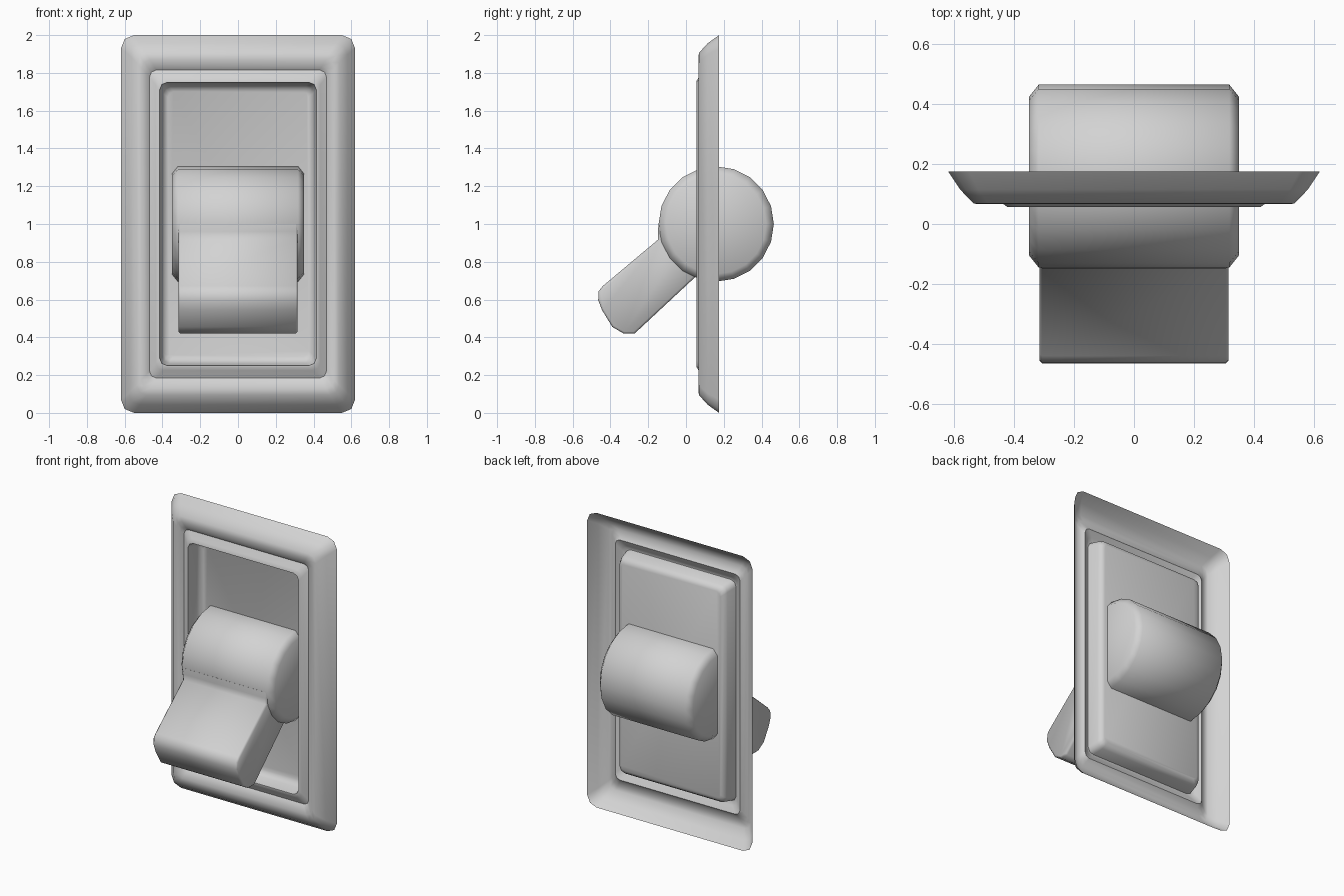
import bpy, bmesh, math

cube = bpy.data.objects.get("Cube")
if cube:
    bpy.data.objects.remove(cube, do_unlink=True)

grey = bpy.data.materials.new("light_grey")
grey.diffuse_color = (0.65, 0.65, 0.65, 1)
grey.use_nodes = True
grey.node_tree.nodes["Principled BSDF"].inputs["Base Color"].default_value = (0.65, 0.65, 0.65, 1)


def finish(name, bm):
    mesh = bpy.data.meshes.new(name)
    bm.to_mesh(mesh)
    bm.free()
    mesh.materials.append(grey)
    obj = bpy.data.objects.new(name, mesh)
    bpy.context.collection.objects.link(obj)
    bpy.ops.object.select_all(action="DESELECT")
    bpy.context.view_layer.objects.active = obj
    obj.select_set(True)
    bpy.ops.object.shade_smooth_by_angle(angle=math.radians(60))


def rounded_rect(hw, hh, r, steps=2):
    """Outline in x and z, counter-clockwise seen from the front."""
    pts = []
    for k, (sx, sz) in enumerate([(1, 1), (-1, 1), (-1, -1), (1, -1)]):
        for i in range(steps + 1):
            a = math.pi / 2 * (k + i / steps)
            pts.append((sx * (hw - r) + r * math.cos(a), sz * (hh - r) + r * math.sin(a)))
    return pts


def loft(bm, rings):
    """Bridge consecutive closed rings of points and return the vertex rings."""
    rows = [[bm.verts.new(p) for p in ring] for ring in rings]
    for a, b in zip(rows, rows[1:]):
        n = len(a)
        for i in range(n):
            j = (i + 1) % n
            bm.faces.new((a[i], a[j], b[j], b[i]))
    return rows


def plate(name, sections, fill):
    """Open-backed shell from (half width, half height, y, corner radius) rings."""
    bm = bmesh.new()
    rows = loft(bm, [[(x, y, 1 + z) for x, z in rounded_rect(hw, hh, r)]
                     for hw, hh, y, r in sections])
    if fill:
        bm.faces.new(rows[-1])
    finish(name, bm)


# Sloped outer frame, dipping to a shallow groove at its inner edge
plate("wall_plate_frame", [
    (0.62, 1.0, 0.175, 0.07),
    (0.58, 0.957, 0.115, 0.06),
    (0.535, 0.905, 0.068, 0.05),
    (0.51, 0.87, 0.066, 0.045),
    (0.485, 0.835, 0.075, 0.04),
    (0.468, 0.815, 0.09, 0.035),
], False)

# Flange rising to a rim, then a deep recessed tray
plate("recessed_panel", [
    (0.468, 0.815, 0.09, 0.035),
    (0.435, 0.775, 0.066, 0.04),
    (0.422, 0.757, 0.056, 0.04),
    (0.415, 0.75, 0.056, 0.04),
    (0.402, 0.737, 0.13, 0.04),
    (0.392, 0.722, 0.152, 0.035),
    (0.372, 0.702, 0.162, 0.03),
], True)

# Pivot drum lying along x with chamfered ends
SIDES = 20
bm = bmesh.new()
rows = loft(bm, [[(x, 0.16 + r * math.cos(2 * math.pi * i / SIDES),
                   1.0 + r * math.sin(2 * math.pi * i / SIDES)) for i in range(SIDES)]
                 for x, r in [(-0.35, 0.265), (-0.318, 0.305), (0.318, 0.305), (0.35, 0.265)]])
bm.faces.new(rows[0])
bm.faces.new(rows[-1])
bmesh.ops.recalc_face_normals(bm, faces=bm.faces)
finish("pivot_drum", bm)

# Lever paddle: side profile (y, z) swept across x, blending into the drum
profile = [(-0.44, 0.672), (-0.147, 0.918), (-0.148, 0.96), (-0.146, 1.0), (0.05, 0.97),
           (0.10, 0.80), (0.05, 0.72), (-0.272, 0.42), (-0.33, 0.42), (-0.39, 0.455),
           (-0.445, 0.545), (-0.465, 0.597), (-0.462, 0.645)]
bm = bmesh.new()
rows = loft(bm, [[(x, y, z) for y, z in profile] for x in (-0.316, 0.316)])
caps = [bm.faces.new(row) for row in rows]
bmesh.ops.recalc_face_normals(bm, faces=bm.faces)
edges = list({e for f in caps for e in f.edges})
bmesh.ops.bevel(bm, geom=edges, offset=0.01, segments=1, affect="EDGES")
finish("lever_paddle", bm)
